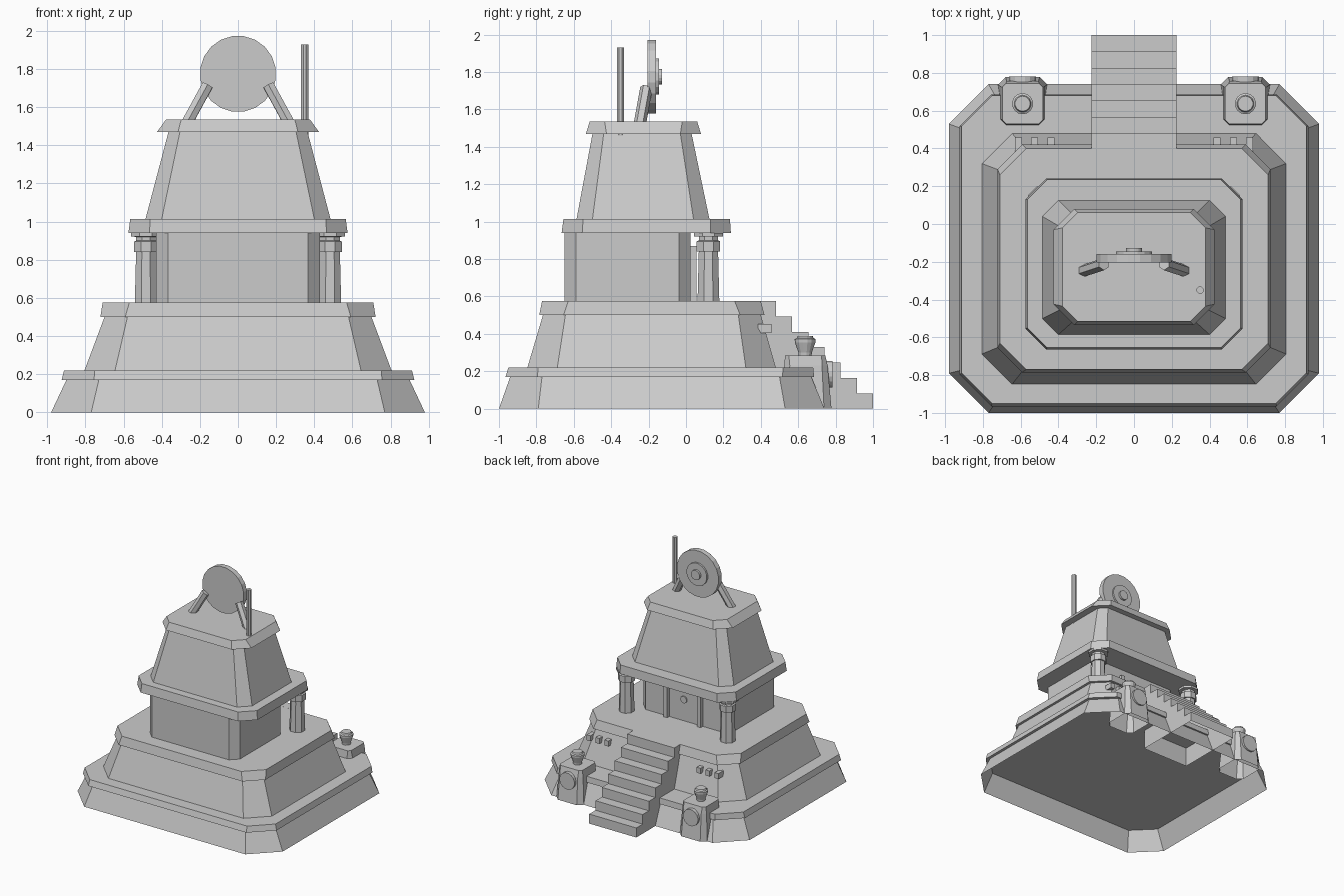
import bpy, bmesh, math
from mathutils import Vector

cube = bpy.data.objects.get("Cube")
if cube:
    bpy.data.objects.remove(cube, do_unlink=True)

stone = bpy.data.materials.new("grey_stone")
stone.use_nodes = True
GREY = (0.6, 0.6, 0.6, 1)
stone.diffuse_color = GREY
stone.node_tree.nodes["Principled BSDF"].inputs["Base Color"].default_value = GREY


def finish(name, bm):
    """Parts that stand on the ground are hollow shells, open underneath."""
    bmesh.ops.recalc_face_normals(bm, faces=bm.faces)
    ground = [f for f in bm.faces if all(v.co.z < 0.001 for v in f.verts)]
    bmesh.ops.delete(bm, geom=ground, context='FACES')
    mesh = bpy.data.meshes.new(name)
    bm.to_mesh(mesh)
    bm.free()
    mesh.materials.append(stone)
    obj = bpy.data.objects.new(name, mesh)
    bpy.context.collection.objects.link(obj)


def loft(name, rings):
    """Skin a stack of point rings and cap both ends."""
    bm = bmesh.new()
    loops = [[bm.verts.new(p) for p in ring] for ring in rings]
    n = len(loops[0])
    for a, b in zip(loops, loops[1:]):
        for i in range(n):
            j = (i + 1) % n
            bm.faces.new((a[i], a[j], b[j], b[i]))
    bm.faces.new(loops[0][::-1])
    bm.faces.new(loops[-1])
    finish(name, bm)


def octagon(z, hx, y0, y1, c, cx=0):
    """Rectangle with cut corners at height z."""
    pts = [(-hx + c, y0), (hx - c, y0), (hx, y0 + c), (hx, y1 - c),
           (hx - c, y1), (-hx + c, y1), (-hx, y1 - c), (-hx, y0 + c)]
    return [(cx + x, y, z) for x, y in pts]


def tier(name, *sections, cx=0):
    loft(name, [octagon(*s, cx=cx) for s in sections])


def box(name, x0, x1, y0, y1, z0, z1):
    loft(name, [[(x0, y0, z), (x1, y0, z), (x1, y1, z), (x0, y1, z)]
                for z in (z0, z1)])


def turned(name, origin, axis, profile, sides):
    """Round part from (radius, distance along axis) pairs."""
    turn = Vector((0, 0, 1)).rotation_difference(Vector(axis))
    base = Vector(origin)
    rings = []
    for r, d in profile:
        angles = [2 * math.pi * (i + 0.5) / sides for i in range(sides)]
        rings.append([base + turn @ Vector((r * math.cos(a), r * math.sin(a), d))
                      for a in angles])
    loft(name, rings)


# Stepped body, from the ground up: z, half width, front, back, corner cut
tier("base_tier", (0, 0.98, -1, 0.74, 0.21), (0.17, 0.9, -0.94, 0.67, 0.17))
tier("base_cornice", (0.17, 0.925, -0.965, 0.685, 0.17),
     (0.22, 0.912, -0.95, 0.68, 0.16))
tier("second_tier", (0.22, 0.805, -0.848, 0.48, 0.16),
     (0.5, 0.7, -0.765, 0.4, 0.12))
tier("second_cornice", (0.5, 0.722, -0.785, 0.42, 0.13),
     (0.575, 0.71, -0.77, 0.4, 0.14))
tier("shrine_wall", (0.575, 0.43, -0.65, 0.025, 0.062),
     (0.94, 0.43, -0.65, 0.025, 0.062))
tier("shrine_cornice", (0.94, 0.575, -0.665, 0.24, 0.11),
     (1.015, 0.565, -0.655, 0.235, 0.105))
tier("roof_tier", (1.015, 0.485, -0.585, 0.125, 0.085),
     (1.47, 0.365, -0.5, 0.03, 0.06))
tier("roof_cornice", (1.47, 0.425, -0.535, 0.08, 0.11),
     (1.535, 0.378, -0.515, 0.06, 0.08))

# Staircase at the back
STEPS, DEPTH, RISE = 7, 0.0865, 0.0822
outline = [(0.4, 0), (1, 0)]
for i in range(STEPS):
    outline += [(1 - i * DEPTH, (i + 1) * RISE),
                (1 - (i + 1) * DEPTH, (i + 1) * RISE)]
outline[-1] = (0.4, STEPS * RISE)
loft("staircase", [[(x, y, z) for y, z in outline] for x in (-0.225, 0.225)])

# Doorway in the back wall
for x, side in ((-0.16, "right"), (0.16, "left")):
    box(side + "_door_post", x - 0.018, x + 0.018, 0, 0.055, 0.575, 0.87)
turned("door_knob", (0, 0.01, 0.76), (0, 1, 0), [(0.03, 0), (0.03, 0.025)], 12)

for s, side in ((-1, "right"), (1, "left")):
    # Porch columns
    turned(side + "_column", (s * 0.483, 0.12, 0), (0, 0, 1),
           [(0.063, 0.575), (0.056, 0.84)], 8)
    turned(side + "_capital", (s * 0.483, 0.12, 0), (0, 0, 1),
           [(0.068, 0.84), (0.068, 0.895), (0.056, 0.9), (0.056, 0.92),
            (0.085, 0.922), (0.085, 0.94)], 8)

    # Pedestals with round plaques and urns
    px = s * 0.59
    tier(side + "_pedestal", (0, 0.13, 0.5, 0.778, 0.04),
         (0.23, 0.115, 0.525, 0.757, 0.03),
         (0.285, 0.107, 0.53, 0.745, 0.02), cx=px)
    turned(side + "_plaque", (px, 0.74, 0.185), (0, 1, 0),
           [(0.072, 0), (0.072, 0.042)], 16)
    turned(side + "_urn", (px, 0.637, 0), (0, 0, 1),
           [(0.034, 0.28), (0.036, 0.3), (0.055, 0.355), (0.056, 0.372),
            (0.045, 0.378), (0.04, 0.39)], 14)

    # Small blocks on the second tier
    for i in range(3):
        bx = s * (0.44 + i * 0.086)
        box(f"{side}_stud_{i + 1}", bx - 0.018, bx + 0.018, 0.385, 0.457, 0.405, 0.452)

    # Braces holding the disc
    foot = Vector((s * 0.275, -0.25, 1.505))
    direction = Vector((s * 0.16, -0.212, 1.715)) - foot
    turned(side + "_disc_brace", foot, direction.normalized(),
           [(0.033, 0), (0.033, direction.length)], 6)

# Upright disc with raised centre
turned("roof_disc", (0, -0.205, 1.775), (0, 1, 0), [(0.2, 0), (0.2, 0.045)], 20)
turned("disc_boss", (0, -0.165, 1.775), (0, 1, 0),
       [(0.098, 0), (0.098, 0.02), (0.042, 0.02), (0.042, 0.038)], 16)

# Pole
turned("roof_pole", (0.35, -0.35, 0), (0, 0, 1), [(0.02, 1.45), (0.02, 1.93)], 8)
